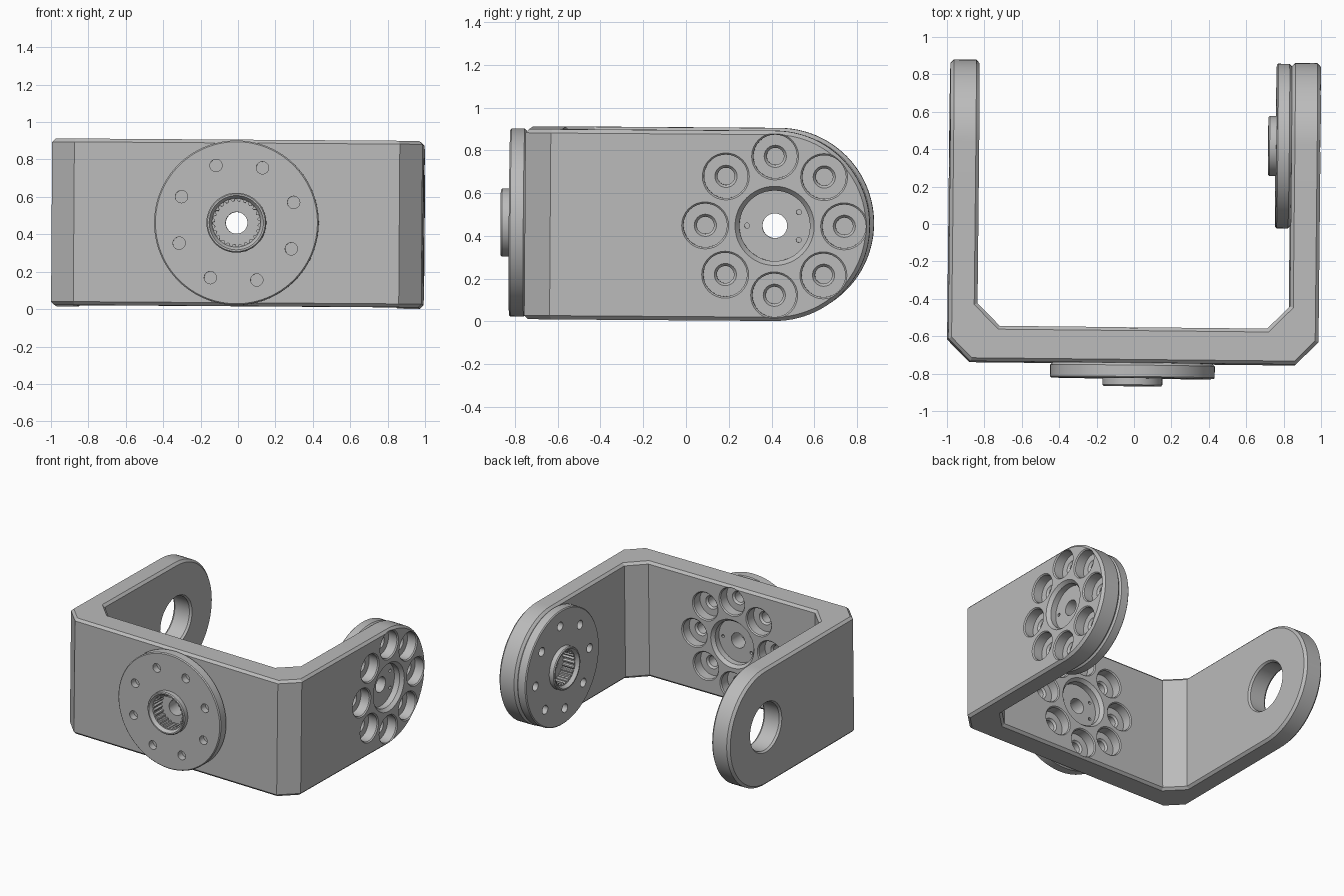
import bpy, bmesh
from math import sin, cos, pi, radians
from mathutils import Matrix, Vector, Euler

if "Cube" in bpy.data.objects:
    bpy.data.objects.remove(bpy.data.objects["Cube"])

metal = bpy.data.materials.new("grey_metal")
metal.use_nodes = True
GREY = (0.5, 0.5, 0.5, 1)
metal.diffuse_color = GREY
metal.node_tree.nodes["Principled BSDF"].inputs["Base Color"].default_value = GREY

HALF = 0.445                      # half height and end radius
PIVOT_Y = 0.425                   # axis of the two arm ends
ARM_OUT, ARM_IN = 0.99, 0.835
BASE_OUT, BASE_IN = -0.745, -0.555
TILT = Matrix.Translation((0, 0, 0.456)) @ Euler(
    (radians(-0.4), radians(0.4), radians(-0.6))).to_matrix().to_4x4()


def frame(origin, right, up):
    """Matrix whose local z points out of a mounting face."""
    right, up = Vector(right), Vector(up)
    m = Matrix((right, up, right.cross(up))).transposed().to_4x4()
    return Matrix.Translation(origin) @ m


def make(name, bm):
    bmesh.ops.recalc_face_normals(bm, faces=bm.faces)
    mesh = bpy.data.meshes.new(name)
    bm.to_mesh(mesh)
    bm.free()
    mesh.materials.append(metal)
    ob = bpy.data.objects.new(name, mesh)
    bpy.context.collection.objects.link(ob)
    return ob


def stack(bm, profile, matrix, segs=48, tooth=0.0):
    """Turned solid from (radius, height) rings, optionally toothed."""
    rings = []
    for r, z in profile:
        ring = []
        for i in range(segs):
            a = 2 * pi * i / segs
            rr = r - (tooth if i % 4 > 1 else 0)
            ring.append(bm.verts.new(matrix @ Vector((rr * cos(a), rr * sin(a), z))))
        rings.append(ring)
    for a, b in zip(rings, rings[1:]):
        for i in range(segs):
            j = (i + 1) % segs
            bm.faces.new((a[i], a[j], b[j], b[i]))
    bm.faces.new(rings[0][::-1])
    bm.faces.new(rings[-1])


def prism(name, points, offset):
    bm = bmesh.new()
    face = bm.faces.new([bm.verts.new(p) for p in points])
    ext = bmesh.ops.extrude_face_region(bm, geom=[face])["geom"]
    bmesh.ops.translate(bm, vec=offset,
                        verts=[v for v in ext if isinstance(v, bmesh.types.BMVert)])
    return make(name, bm)


def activate(ob):
    bpy.ops.object.select_all(action='DESELECT')
    ob.select_set(True)
    bpy.context.view_layer.objects.active = ob


def combine(ob, cutter, operation='DIFFERENCE'):
    mod = ob.modifiers.new("cut", 'BOOLEAN')
    mod.object, mod.operation, mod.solver = cutter, operation, 'EXACT'
    activate(ob)
    bpy.ops.object.modifier_apply(modifier=mod.name)
    bpy.data.objects.remove(cutter)


def around(matrix, radius, angle):
    a = radians(angle)
    return matrix @ Matrix.Translation((radius * cos(a), radius * sin(a), 0))


def finish(ob):
    ob.data.transform(TILT)
    ob.data.update()
    activate(ob)
    bpy.ops.object.shade_smooth_by_angle(angle=radians(30))


# U-shaped bracket: plan outline trimmed by the round-ended side profile
C = 0.12
half_plan = [(ARM_IN, 1.0), (ARM_OUT, 1.0), (ARM_OUT, BASE_OUT + C), (ARM_OUT - C, BASE_OUT)]
half_inner = [(ARM_IN - C, BASE_IN), (ARM_IN, BASE_IN + C)]
plan = half_plan + [(-x, y) for x, y in half_plan[::-1]]
plan += [(-x, y) for x, y in half_inner[::-1]] + half_inner
bracket = prism("bracket", [(x, y, -0.6) for x, y in plan], (0, 0, 1.2))
side = [(-1.2, -1, HALF), (-1.2, -1, -HALF)]
for i in range(49):
    a = -pi / 2 + pi * i / 48
    side.append((-1.2, PIVOT_Y + HALF * cos(a), HALF * sin(a)))
combine(bracket, prism("side_trim", side, (2.4, 0, 0)), 'INTERSECT')
bevel = bracket.modifiers.new("chamfer", 'BEVEL')
bevel.width, bevel.segments, bevel.angle_limit = 0.018, 1, radians(55)
bevel.limit_method = 'ANGLE'
activate(bracket)
bpy.ops.object.modifier_apply(modifier=bevel.name)

# Plain bearing hole through the right arm
bm = bmesh.new()
stack(bm, [(0.205, -0.02), (0.18, 0.015), (0.18, 0.14), (0.205, 0.175)],
      frame((-ARM_OUT, PIVOT_Y, 0), (0, 1, 0), (0, 0, 1)))
combine(bracket, make("bearing_cut", bm))

# Mounts: name, face frame, wall thickness, hole pattern angle
mounts = [
    ("front_horn", frame((0, BASE_OUT, 0), (1, 0, 0), (0, 0, 1)), BASE_IN - BASE_OUT, 20),
    ("arm_horn", frame((ARM_IN, PIVOT_Y, 0), (0, -1, 0), (0, 0, 1)), ARM_OUT - ARM_IN, 4),
]
for name, m, wall, turn in mounts:
    # Screw pockets and stepped centre pocket on the far side of the wall
    bm = bmesh.new()
    for k in range(8):
        stack(bm, [(0.112, -wall - 0.002), (0.102, -wall + 0.008), (0.102, -wall + 0.08),
                   (0.052, -wall + 0.08), (0.04, -wall + 0.095), (0.04, -0.02)],
              around(m, 0.325, 45 * k), 32)
    stack(bm, [(0.187, -wall - 0.002), (0.165, -wall + 0.025), (0.165, -wall + 0.07),
               (0.058, -wall + 0.07), (0.058, 0.05)], m)
    combine(bracket, make("pocket_cut", bm))
    bm = bmesh.new()
    for angle in (0, 150, 210):
        stack(bm, [(0.012, -wall + 0.05), (0.012, -wall + 0.1)], around(m, 0.13, angle), 12)
    combine(bracket, make("pin_cut", bm))

    # Round horn with raised hub
    bm = bmesh.new()
    stack(bm, [(0.428, 0.0), (0.44, 0.012), (0.44, 0.073), (0.433, 0.08), (0.16, 0.08),
               (0.16, 0.115), (0.154, 0.122)], m, 96)
    horn = make(name, bm)
    bm = bmesh.new()
    stack(bm, [(0.127, -0.05), (0.127, 0.2)], m, 96, 0.012)
    combine(horn, make("spline_cut", bm))
    bm = bmesh.new()
    stack(bm, [(0.13, 0.095), (0.13, 0.1), (0.148, 0.126)], m)
    for k in range(8):
        stack(bm, [(0.033, 0.03), (0.033, 0.1)], around(m, 0.325, turn + 45 * k), 24)
    combine(horn, make("horn_hole_cut", bm))
    finish(horn)
finish(bracket)
